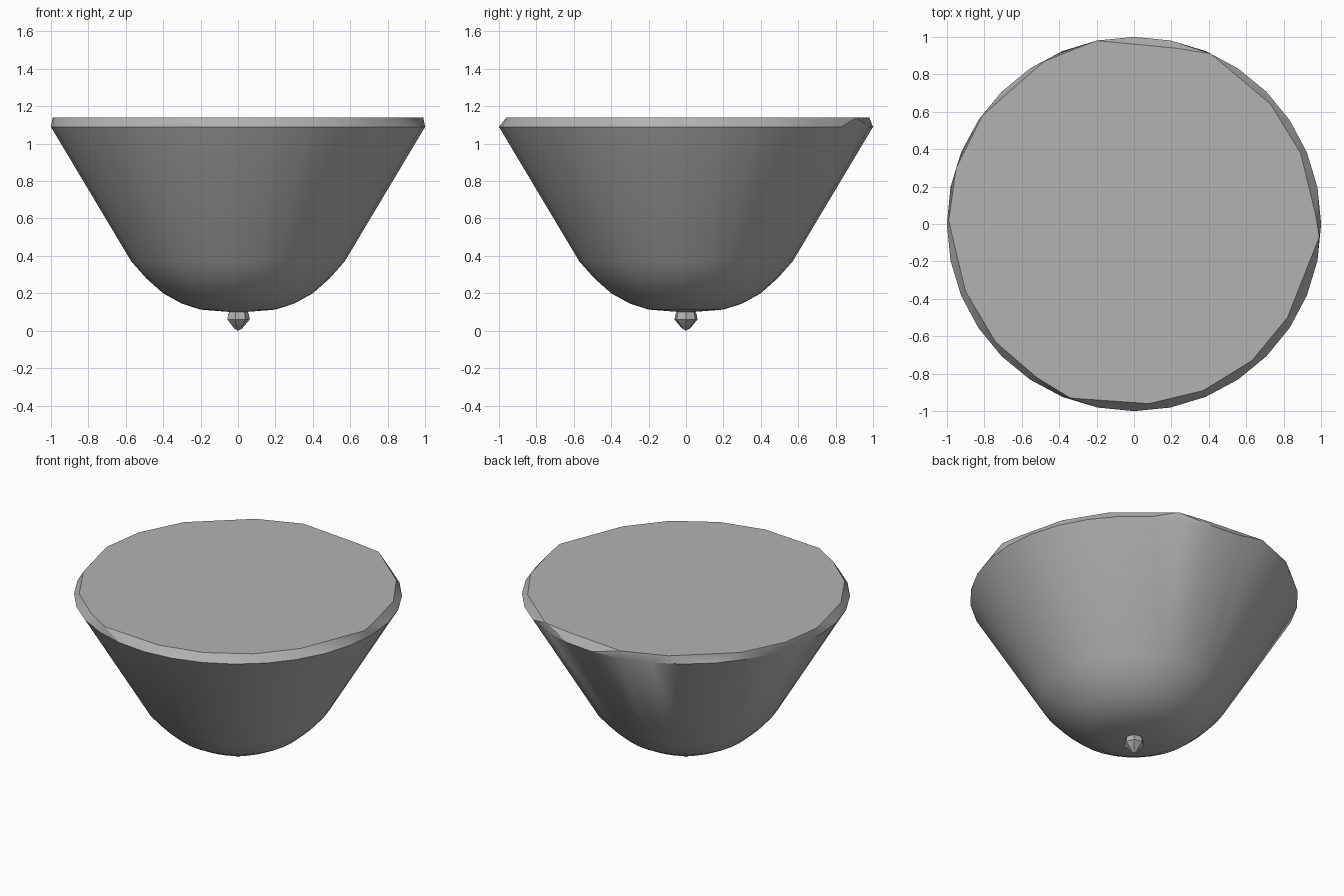
import bpy
import bmesh
from math import cos, sin, tau, radians
from mathutils import Vector

cube = bpy.data.objects.get("Cube")
if cube:
    bpy.data.objects.remove(cube, do_unlink=True)

GREY = 0.45
RIM_Z, TOP_Z = 1.09, 1.14

grey = bpy.data.materials.new("plain grey")
grey.use_nodes = True
grey.diffuse_color = (GREY, GREY, GREY, 1)
grey.node_tree.nodes["Principled BSDF"].inputs["Base Color"].default_value = (GREY, GREY, GREY, 1)


def ring(radius, z, count):
    return [Vector((radius * cos(tau * i / count), radius * sin(tau * i / count), z))
            for i in range(count)]


def add_lathe(bm, profile, count):
    """Skin rings of the profile, with the last point closing the shape."""
    rows = [[bm.verts.new(p) for p in ring(r, z, count)] for r, z in profile[:-1]]
    for a, b in zip(rows, rows[1:]):
        for i in range(count):
            j = (i + 1) % count
            bm.faces.new((a[i], b[i], b[j], a[j]))
    pole = bm.verts.new((0, 0, profile[-1][1]))
    for i in range(count):
        bm.faces.new((rows[-1][i], pole, rows[-1][(i + 1) % count]))


def finish(name, bm, angle):
    bmesh.ops.recalc_face_normals(bm, faces=bm.faces[:])
    mesh = bpy.data.meshes.new(name)
    bm.to_mesh(mesh)
    bm.free()
    mesh.materials.append(grey)
    obj = bpy.data.objects.new(name, mesh)
    bpy.context.collection.objects.link(obj)
    bpy.ops.object.select_all(action="DESELECT")
    obj.select_set(True)
    bpy.context.view_layer.objects.active = obj
    bpy.ops.object.shade_smooth_by_angle(angle=radians(angle))


# Bowl with straight flared walls and a rounded base, closed by a flat lid
bm = bmesh.new()
add_lathe(bm, [(1, RIM_Z), (0.57, 0.37), (0.49, 0.28), (0.4, 0.2),
               (0.3, 0.145), (0.2, 0.113), (0, 0.097)], 32)

# Irregular flat lid, joined to the round rim by a chamfer
lid_outline = [(-0.2, 0.98), (0.22, 0.94), (0.41, 0.91), (0.73, 0.64), (0.89, 0.38),
               (0.97, 0.05), (0.99, -0.07), (0.82, -0.5), (0.63, -0.73), (0.37, -0.89),
               (0.08, -0.96), (-0.34, -0.93), (-0.52, -0.82), (-0.74, -0.63),
               (-0.9, -0.36), (-0.97, -0.07), (-0.99, 0.02), (-0.95, 0.3),
               (-0.81, 0.58), (-0.48, 0.87)]
lid = bmesh.new()
for p in ring(1, RIM_Z, 32) + [Vector((x, y, TOP_Z)) for x, y in lid_outline]:
    lid.verts.new(p)
bmesh.ops.convex_hull(lid, input=lid.verts[:])
underside = [f for f in lid.faces if all(v.co.z < RIM_Z + 0.001 for v in f.verts)]
bmesh.ops.delete(lid, geom=underside, context="FACES")
bmesh.ops.dissolve_limit(lid, angle_limit=radians(1), verts=lid.verts[:], edges=lid.edges[:])
lid_mesh = bpy.data.meshes.new("lid")
lid.to_mesh(lid_mesh)
lid.free()
bm.from_mesh(lid_mesh)
bpy.data.meshes.remove(lid_mesh)
bmesh.ops.remove_doubles(bm, verts=bm.verts[:], dist=0.0005)
finish("bowl", bm, 30)

# Small faceted finial under the base
bm = bmesh.new()
add_lathe(bm, [(0.045, 0.11), (0.058, 0.09), (0.063, 0.06), (0.022, 0.012), (0, 0)], 7)
finish("finial", bm, 25)
